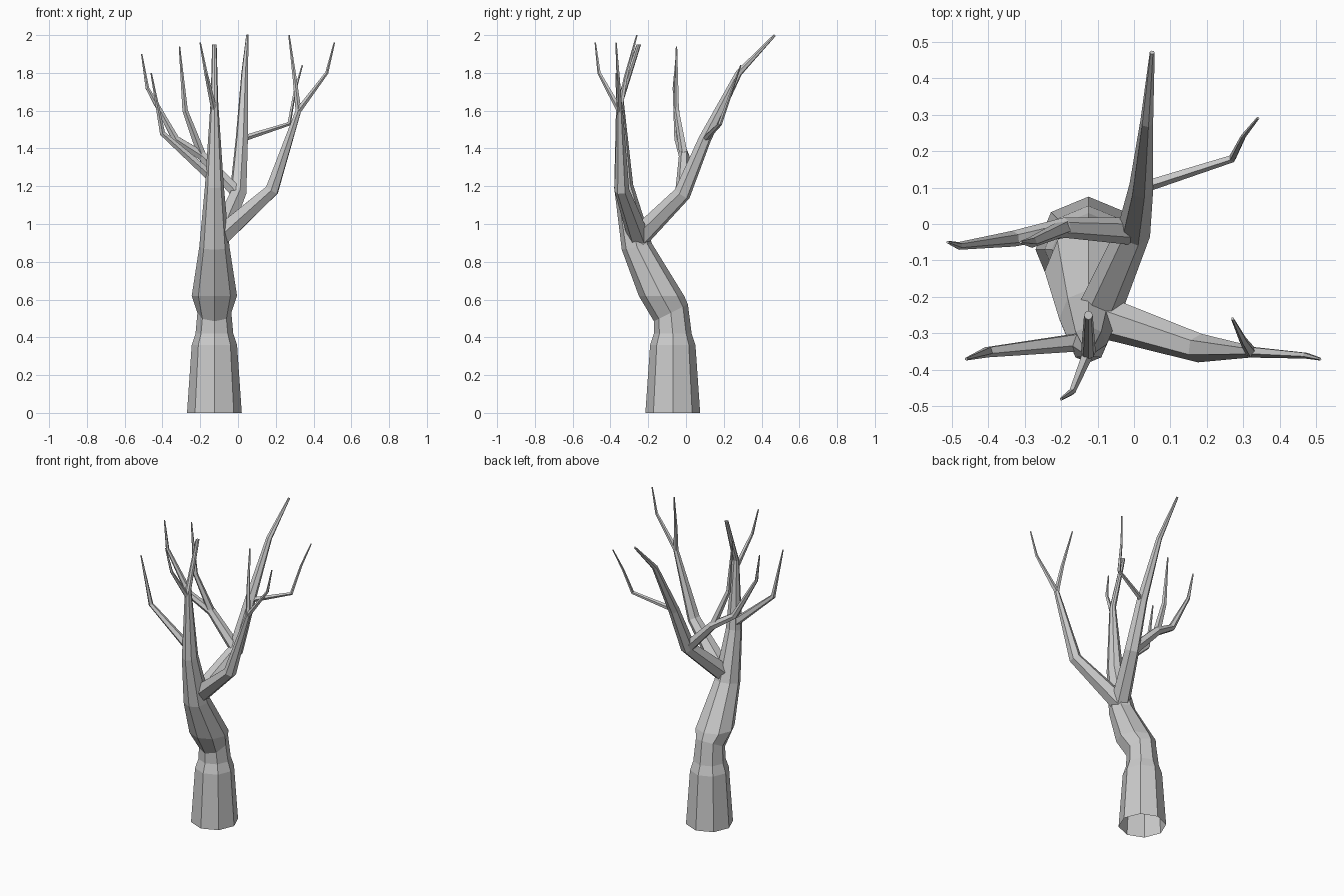
import bpy, bmesh, math
from mathutils import Vector

cube = bpy.data.objects.get("Cube")
if cube:
    bpy.data.objects.remove(cube, do_unlink=True)

bark = bpy.data.materials.new("grey_bark")
bark.use_nodes = True
grey = (.6, .6, .6, 1)
bark.diffuse_color = grey
bark.node_tree.nodes["Principled BSDF"].inputs["Base Color"].default_value = grey


def skin(name, rings, cap_start):
    """Bridge rings of points into a flat-shaded tube, capped at its tip."""
    bm = bmesh.new()
    loops = [[bm.verts.new(point) for point in ring] for ring in rings]
    for low, high in zip(loops, loops[1:]):
        low_next = low[1:] + low[:1]
        high_next = high[1:] + high[:1]
        for corners in zip(low, low_next, high_next, high):
            bm.faces.new(corners)
    bm.faces.new(loops[-1])
    if cap_start:
        bm.faces.new(reversed(loops[0]))
    bmesh.ops.recalc_face_normals(bm, faces=bm.faces)
    mesh = bpy.data.meshes.new(name)
    bm.to_mesh(mesh)
    bm.free()
    mesh.materials.append(bark)
    bpy.context.collection.objects.link(bpy.data.objects.new(name, mesh))


def ring_around(centre, side, other, radius, sides):
    """Regular polygon of points spanned by two axes."""
    angles = [math.tau * i / sides for i in range(sides)]
    return [centre + radius * (side * math.cos(a) + other * math.sin(a)) for a in angles]


def limb(name, start, steps, base, tip=.004, sides=5):
    """Limb that tapers evenly along its length; returns its joints for twigs to grow from."""
    joints = [Vector(start)] + [Vector(step) for step in steps]
    spans = [(b - a).length for a, b in zip(joints, joints[1:])]
    headings = [(b - a).normalized() for a, b in zip(joints, joints[1:])]
    befores = headings[:1] + headings
    afters = headings + headings[-1:]
    side = Vector((0, -1, 0))
    rings = []
    for k, joint in enumerate(joints):
        axis = (befores[k] + afters[k]).normalized()
        side = (side - axis * side.dot(axis)).normalized()
        along = sum(spans[:k]) / sum(spans)
        radius = base + (tip - base) * along
        rings.append(ring_around(joint, side, axis.cross(side), radius, sides))
    skin(name, rings, True)
    return joints


# Trunk and main stem, open at the foot: y, height, radius and backward rise of each ring
trunk_rings = []
for y, height, radius, rise in [
    (-.07, 0, .145, 0),
    (-.07, .36, .12, 0),
    (-.07, .42, .1, 0),
    (-.08, .53, .09, .5),
    (-.13, .62, .12, 0),
    (-.26, .88, .08, .2),
    (-.33, 1.2, .05, .2),
    (-.35, 1.65, .02, .2),
    (-.25, 1.95, .012, 0),
]:
    centre = Vector((-.125, y, height))
    trunk_rings.append(ring_around(centre, Vector((1, 0, 0)), Vector((0, 1, rise)), radius, 8))
skin("trunk", trunk_rings, False)

# Left and back limbs share the fork at the top of the trunk
fork = (-.1, -.25, .93)
left = limb("left_limb", fork, [(.18, -.34, 1.18), (.32, -.35, 1.6)], .06, .016, sides=6)
back = limb("back_limb", fork, [(0, -.02, 1.16), (.02, .1, 1.45), (.035, .28, 1.8), (.05, .47, 2)],
            .06, .007, sides=6)

# Twigs of the left limb
limb("left_outer_twig", left[-1], [(.47, -.36, 1.8), (.51, -.37, 1.96)], .016)
limb("left_inner_twig", left[-1], [(.3, -.32, 1.77), (.27, -.26, 2)], .016)

# Side twig and right limb of the back limb
limb("back_side_twig", back[2], [(.27, .18, 1.53), (.3, .24, 1.7), (.34, .29, 1.84)], .017)
right = limb("right_limb", back[1],
             [(-.19, -.01, 1.36), (-.33, -.04, 1.45), (-.48, -.06, 1.72), (-.51, -.05, 1.9)],
             .038, sides=6)
limb("right_inner_twig", right[1], [(-.28, -.05, 1.6), (-.31, -.05, 1.94)], .024)

# Twigs of the main stem
limb("stem_right_twig", (-.13, -.32, 1.24), [(-.4, -.35, 1.48), (-.46, -.37, 1.8)], .028)
limb("stem_front_twig", (-.125, -.35, 1.6), [(-.17, -.46, 1.8), (-.2, -.48, 1.96)], .017)
